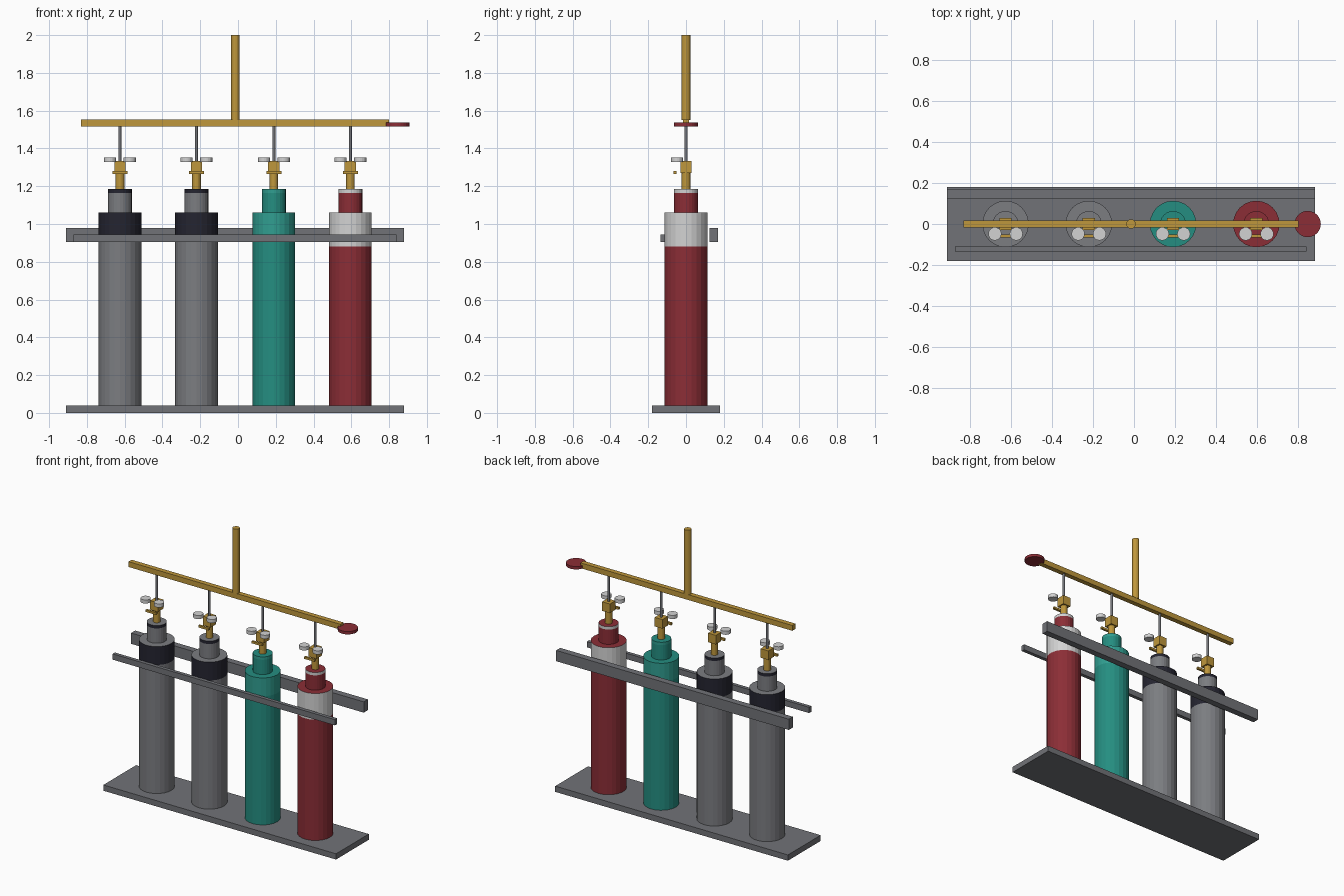
import bpy, bmesh, math

cube = bpy.data.objects.get("Cube")
if cube:
    bpy.data.objects.remove(cube, do_unlink=True)


def material(name, r, g, b):
    m = bpy.data.materials.new(name)
    m.use_nodes = True
    m.diffuse_color = (r, g, b, 1)
    m.node_tree.nodes["Principled BSDF"].inputs["Base Color"].default_value = (r, g, b, 1)
    return m


GREY = material("steel grey", 0.20, 0.205, 0.22)
RAIL = material("frame grey", 0.165, 0.17, 0.185)
DARK = material("near black", 0.018, 0.018, 0.03)
TEAL = material("teal", 0.018, 0.27, 0.22)
LIGHT_TEAL = material("light teal", 0.03, 0.34, 0.28)
RED = material("deep red", 0.26, 0.027, 0.037)
WHITE = material("off white", 0.65, 0.65, 0.65)
GOLD = material("brass", 0.52, 0.31, 0.045)


def finish(name, bm, mats):
    bmesh.ops.recalc_face_normals(bm, faces=bm.faces)
    me = bpy.data.meshes.new(name)
    bm.to_mesh(me)
    bm.free()
    for m in mats:
        me.materials.append(m)
    ob = bpy.data.objects.new(name, me)
    bpy.context.collection.objects.link(ob)
    return ob


def box(name, x0, x1, y0, y1, z0, z1, mat):
    bm = bmesh.new()
    bmesh.ops.create_cube(bm, size=1)
    for v in bm.verts:
        v.co.x = x1 if v.co.x > 0 else x0
        v.co.y = y1 if v.co.y > 0 else y0
        v.co.z = z1 if v.co.z > 0 else z0
    return finish(name, bm, [mat])


def lathe(name, x, y, profile, mats, sides=24):
    """Closed turned shape; profile rows are (radius, height, colour slot of the band above)."""
    bm = bmesh.new()
    rings = []
    for r, z, slot in profile:
        angles = [2 * math.pi * i / sides for i in range(sides)]
        rings.append([bm.verts.new((r * math.cos(a), r * math.sin(a), z)) for a in angles])
    for k in range(len(rings) - 1):
        for i in range(sides):
            j = (i + 1) % sides
            f = bm.faces.new((rings[k][i], rings[k][j], rings[k + 1][j], rings[k + 1][i]))
            f.material_index = profile[k][2]
    bm.faces.new(rings[0][::-1])
    bm.faces.new(rings[-1]).material_index = profile[-1][2]
    ob = finish(name, bm, mats)
    ob.location = (x, y, 0)
    return ob


def rod(name, x, y, r, z0, z1, mat, sides=16):
    return lathe(name, x, y, [(r, z0, 0), (r, z1, 0)], [mat], sides)


# Rack
box("base_plate", -0.91, 0.88, -0.18, 0.18, 0, 0.04, RAIL)
box("front_rail", -0.87, 0.84, -0.135, -0.11, 0.905, 0.945, RAIL)
box("back_rail", -0.91, 0.88, 0.125, 0.17, 0.905, 0.98, RAIL)

# Cylinders with shoulder and collar bands, each with its valve
tanks = [(-0.625, GREY, DARK, 0.935), (-0.22, GREY, DARK, 0.935),
         (0.19, TEAL, LIGHT_TEAL, 0.935), (0.595, RED, WHITE, 0.88)]
for n, (x, main, band, split) in enumerate(tanks, 1):
    lathe(f"cylinder_{n}", x, 0,
          [(0.113, 0.04, 0), (0.113, split, 1), (0.113, 1.062, 0),
           (0.063, 1.062, 0), (0.063, 1.165, 1), (0.063, 1.185, 0)],
          [main, band])
    rod(f"valve_stem_{n}", x, 0, 0.023, 1.185, 1.275, GOLD)
    box(f"valve_block_{n}", x - 0.03, x + 0.03, -0.03, 0.03, 1.27, 1.333, GOLD)
    box(f"valve_crossbar_{n}", x - 0.04, x + 0.04, -0.065, -0.05, 1.265, 1.28, GOLD)
    rod(f"feed_pipe_{n}", x, 0, 0.008, 1.333, 1.52, RAIL, 12)
    for side, s in (("left", 1), ("right", -1)):
        rod(f"{side}_gauge_{n}", x + s * 0.052, -0.048, 0.032, 1.328, 1.353, WHITE, 20)

# Manifold, riser and end disc
box("manifold_bar", -0.83, 0.80, -0.017, 0.017, 1.515, 1.552, GOLD)
rod("riser_pipe", -0.014, 0, 0.023, 1.55, 2.0, GOLD)
rod("end_disc", 0.845, 0, 0.064, 1.517, 1.537, RED, 24)
